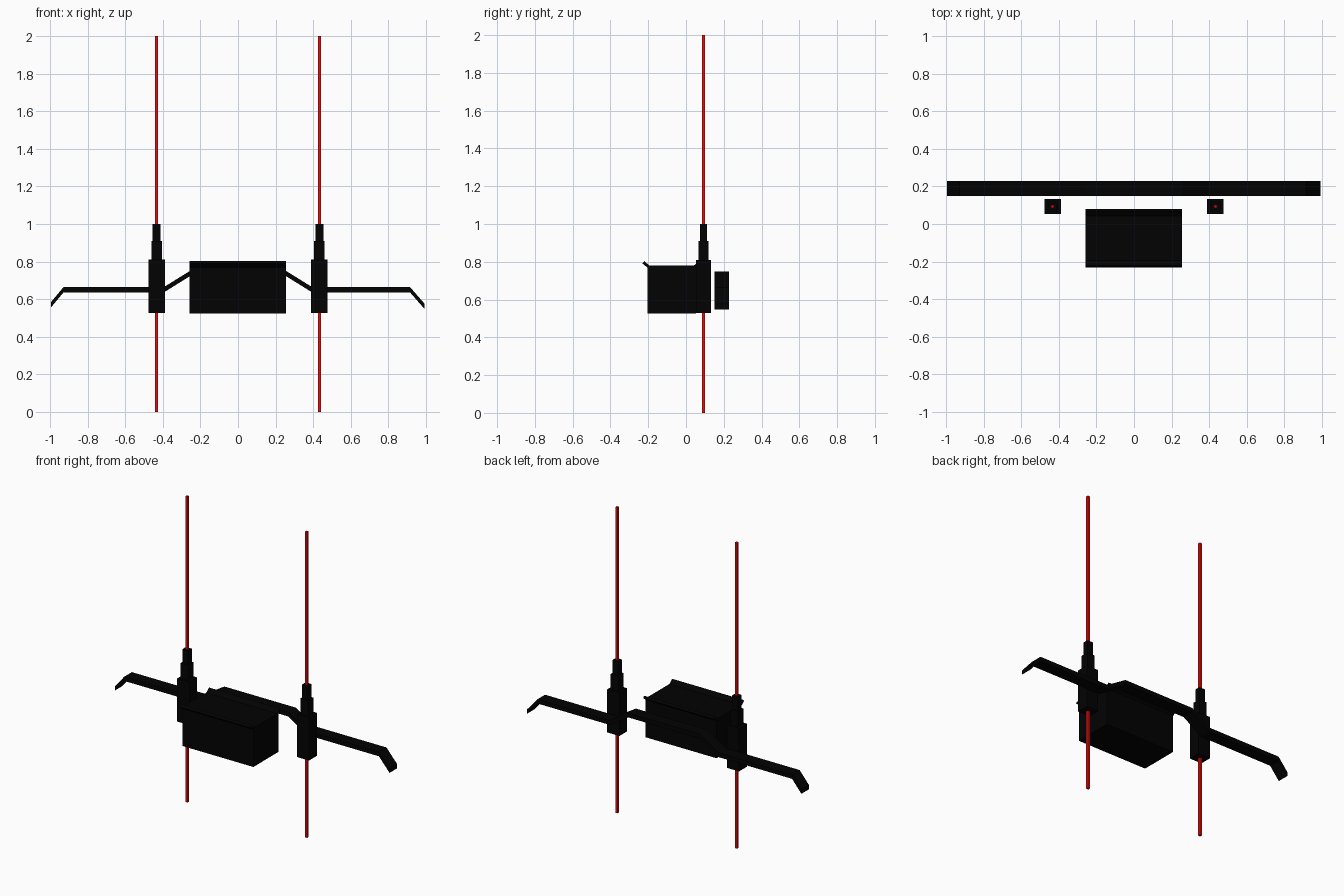
import bpy, bmesh, math

if "Cube" in bpy.data.objects:
    bpy.data.objects.remove(bpy.data.objects["Cube"])

def material(name, rgb):
    m = bpy.data.materials.new(name)
    m.diffuse_color = (*rgb, 1)
    m.use_nodes = True
    m.node_tree.nodes["Principled BSDF"].inputs["Base Color"].default_value = m.diffuse_color
    return m

BLACK = material("matte_black", (0.0006, 0.0006, 0.0006))
RED = material("rod_red", (0.8, 0.004, 0.004))

def finish(name, bm, mat):
    bmesh.ops.recalc_face_normals(bm, faces=bm.faces)
    me = bpy.data.meshes.new(name)
    bm.to_mesh(me)
    bm.free()
    me.materials.append(mat)
    ob = bpy.data.objects.new(name, me)
    bpy.context.collection.objects.link(ob)
    return ob

def box(name, lo, hi, mat):
    bm = bmesh.new()
    bmesh.ops.create_cube(bm, size=1)
    for v in bm.verts:
        for i in range(3):
            v.co[i] = lo[i] if v.co[i] < 0 else hi[i]
    return finish(name, bm, mat)

def extrude(name, pts, lo, hi, mat):
    """Extrude a closed 3D outline (function of depth) from lo to hi."""
    bm = bmesh.new()
    a = [bm.verts.new(p(lo)) for p in pts]
    b = [bm.verts.new(p(hi)) for p in pts]
    bm.faces.new(a)
    bm.faces.new(b)
    for i in range(len(a)):
        j = (i + 1) % len(a)
        bm.faces.new((a[i], a[j], b[j], b[i]))
    return finish(name, bm, mat)

def yz(y, z):
    return lambda x: (x, y, z)

def xz(x, z):
    return lambda y: (x, y, z)

# central body and its two outward flared lips
box("body", (-0.258, -0.205, 0.525), (0.255, 0.053, 0.78), BLACK)
for name, y0, d in (("front_lip", -0.205, -1), ("back_lip", 0.053, 1)):
    extrude(name, [yz(y0 - d * 0.014, 0.778), yz(y0, 0.77), yz(y0 + d * 0.026, 0.791),
                   yz(y0 + d * 0.016, 0.803)], -0.258, 0.255, BLACK)

# cranked rear bar with drooping ends
path = [(-0.995, 0.57), (-0.928, 0.65), (-0.395, 0.65), (-0.258, 0.735),
        (0.258, 0.735), (0.395, 0.65), (0.915, 0.65), (0.992, 0.562)]
t = 0.014
outline = [xz(x, z + t) for x, z in path] + [xz(x, z - t) for x, z in reversed(path)]
extrude("rear_bar", outline, 0.15, 0.228, BLACK)

# stepped towers holding the square red rods
TY, R = 0.093, 0.008
for side, x in (("left", -0.433), ("right", 0.433)):
    for part, w, d, z0, z1 in (("base", 0.044, 0.04, 0.528, 0.81),
                               ("collar", 0.028, 0.027, 0.81, 0.91),
                               ("neck", 0.021, 0.019, 0.91, 1.0)):
        box(f"{side}_tower_{part}", (x - w, TY - d, z0), (x + w, TY + d, z1), BLACK)
    box(f"{side}_rod", (x - R, TY - R, 0), (x + R, TY + R, 2), RED)
